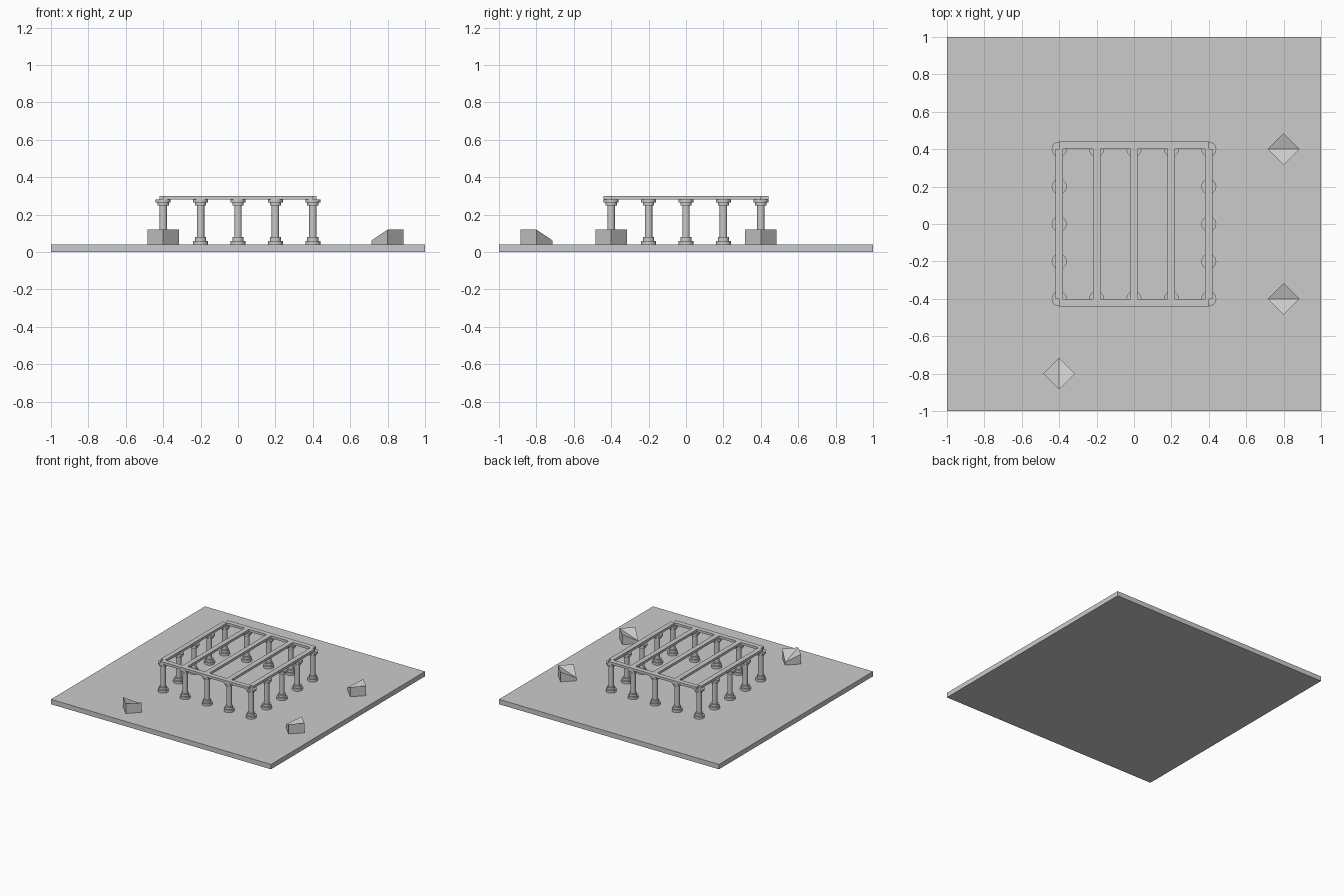
import bpy, bmesh, math

if "Cube" in bpy.data.objects:
    bpy.data.objects.remove(bpy.data.objects["Cube"])

stone = bpy.data.materials.new("grey_stone")
stone.diffuse_color = (0.6, 0.6, 0.6, 1)
stone.use_nodes = True
stone.node_tree.nodes["Principled BSDF"].inputs["Base Color"].default_value = stone.diffuse_color


def add(name, mesh, loc=(0, 0, 0), rot=0):
    ob = bpy.data.objects.new(name, mesh)
    ob.location = loc
    ob.rotation_euler.z = rot
    bpy.context.collection.objects.link(ob)
    return ob


def finish(bm, name):
    bmesh.ops.recalc_face_normals(bm, faces=bm.faces)
    me = bpy.data.meshes.new(name)
    bm.to_mesh(me)
    bm.free()
    me.materials.append(stone)
    return me


def box(name, lo, hi):
    bm = bmesh.new()
    bmesh.ops.create_cube(bm, size=1)
    for v in bm.verts:
        v.co = [(a + b) / 2 + c * (b - a) for a, b, c in zip(lo, hi, v.co)]
    return add(name, finish(bm, name))


def lathe(name, profile, sides=32):
    bm = bmesh.new()
    rings = [[bm.verts.new((r * math.cos(2 * math.pi * i / sides),
                            r * math.sin(2 * math.pi * i / sides), z))
              for i in range(sides)] for r, z in profile]
    for a, b in zip(rings, rings[1:]):
        for i in range(sides):
            j = (i + 1) % sides
            bm.faces.new((a[i], a[j], b[j], b[i]))
    bm.faces.new(rings[0][::-1])
    bm.faces.new(rings[-1])
    me = finish(bm, name)
    me.polygons.foreach_set("use_smooth", [True] * len(me.polygons))
    me.set_sharp_from_angle(angle=math.radians(30))
    return me


# Ground slab
box("base_slab", (-1, -1, 0), (1, 1, 0.04))

# Columns around the perimeter of a 5 x 5 grid
column = lathe("column", [
    (0.04, 0.04), (0.04, 0.06), (0.03, 0.06), (0.03, 0.08),
    (0.02, 0.08), (0.02, 0.25), (0.03, 0.25), (0.03, 0.265),
    (0.04, 0.265), (0.04, 0.28)])
for i in range(-2, 3):
    for j in range(-2, 3):
        if abs(i) == 2 or abs(j) == 2:
            add("column", column, (i * 0.2, j * 0.2, 0))

# Roof beams: five running front to back, two closing the ends
for i in range(-2, 3):
    box("long_beam", (i * 0.2 - 0.02, -0.4, 0.28), (i * 0.2 + 0.02, 0.4, 0.30))
box("front_beam", (-0.4, -0.44, 0.28), (0.4, -0.4, 0.30))
box("back_beam", (-0.4, 0.4, 0.28), (0.4, 0.44, 0.30))

# Diamond blocks with one lowered corner and a valley crease across the top
bm = bmesh.new()
R = 0.085
corners = [(R, 0), (0, R), (-R, 0), (0, -R)]
bot = [bm.verts.new((x, y, 0.04)) for x, y in corners]
top = [bm.verts.new((x, y, 0.063 if k == 2 else 0.12)) for k, (x, y) in enumerate(corners)]
for k in range(4):
    n = (k + 1) % 4
    bm.faces.new((bot[k], bot[n], top[n], top[k]))
bm.faces.new(bot[::-1])
bm.faces.new((top[0], top[1], top[2]))
bm.faces.new((top[0], top[2], top[3]))
block = finish(bm, "block")
add("side_block_back", block, (0.8, 0.4, 0))
add("side_block_front", block, (0.8, -0.4, 0))
add("front_block", block, (-0.4, -0.8, 0), -math.pi / 2)
